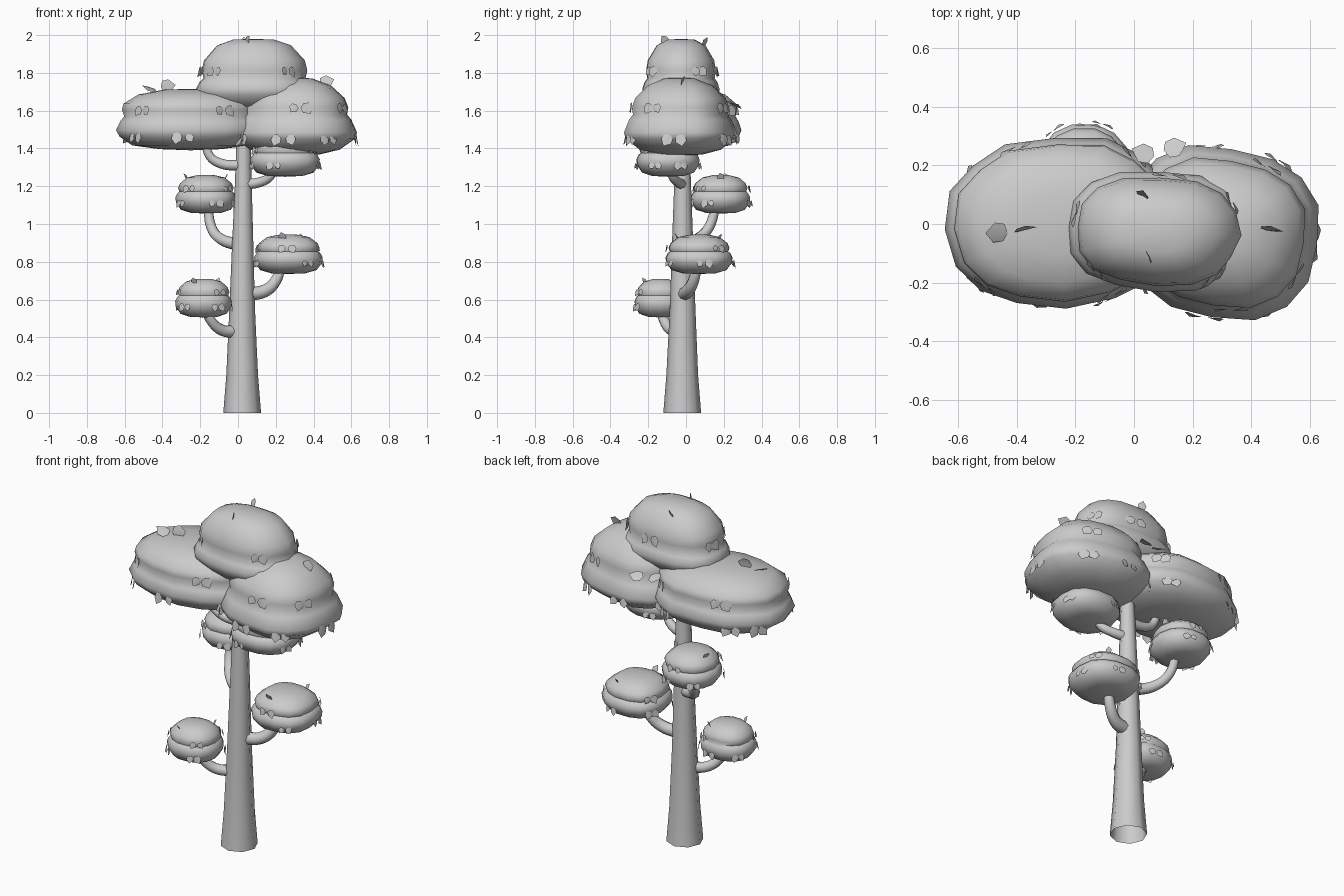
import bpy, bmesh, math, random
from mathutils import Vector

if "Cube" in bpy.data.objects:
    bpy.data.objects.remove(bpy.data.objects["Cube"])

random.seed(4)

# ring profiles: (radius fraction, height fraction)
POD = [(0.5, 0.02), (0.82, 0.1), (0.98, 0.28), (1.0, 0.42), (0.93, 0.53), (0.87, 0.57),
       (0.91, 0.66), (0.85, 0.78), (0.62, 0.93), (0.3, 0.99)]
WIDE = [(0.42, 0.02), (0.78, 0.08), (0.95, 0.22), (1.0, 0.33), (0.94, 0.48), (0.89, 0.55),
        (0.92, 0.66), (0.9, 0.76), (0.7, 0.91), (0.35, 0.99)]
DOME = [(0.4, 0.02), (0.72, 0.08), (0.97, 0.22), (1.0, 0.3), (0.91, 0.46), (0.84, 0.53),
        (0.86, 0.62), (0.8, 0.74), (0.58, 0.9), (0.28, 0.99)]
CAP = [(0.45, 0.02), (0.75, 0.08), (0.97, 0.22), (1.0, 0.3), (0.94, 0.4), (0.87, 0.45),
       (0.9, 0.56), (0.86, 0.7), (0.63, 0.91), (0.35, 0.99)]


def finish(name, bm):
    bmesh.ops.recalc_face_normals(bm, faces=bm.faces)
    me = bpy.data.meshes.new(name)
    bm.to_mesh(me)
    bm.free()
    ob = bpy.data.objects.new(name, me)
    bpy.context.collection.objects.link(ob)
    return ob


def lathe(name, rings, n, bottom, top):
    """Skin a stack of point rings, closing the given ends with a fan."""
    bm = bmesh.new()
    vs = [[bm.verts.new(p) for p in r] for r in rings]
    for a, b in zip(vs, vs[1:]):
        for i in range(n):
            j = (i + 1) % n
            bm.faces.new((a[i], a[j], b[j], b[i]))
    for r, p in ((vs[0], bottom), (vs[-1], top)):
        if p:
            c = bm.verts.new(p)
            for i in range(n):
                bm.faces.new((r[i], r[(i + 1) % n], c))
    return finish(name, bm)


def add_leaf(bm, p, out, direction, s):
    """Small leaf folded along its middle."""
    d = direction.normalized()
    side = d.cross(out).normalized()
    up = side.cross(d)
    pt = lambda u, v, w: bm.verts.new(p + (side * u + d * v + up * w) * s)
    base, tip = pt(0, -0.35, 0), pt(0, 0.6, 0.06)
    for k in (-1, 1):
        bm.faces.new((base, pt(0.36 * k, -0.2, -0.04), pt(0.42 * k, 0.2, -0.04), tip))


def foliage(name, c, r, z0, z1, prof, n=14, turn=0, leaf=0.055, counts=(5, 3, 2)):
    """Two-tier cushion of foliage with loose leaves in pairs round its rims."""
    def point(a, f, h, k=1):
        e = 0.86
        ca, sa = math.cos(a), math.sin(a)
        x = math.copysign(abs(ca) ** e, ca) * r[0] * f * k
        y = math.copysign(abs(sa) ** e, sa) * r[1] * f * k
        ct, st = math.cos(turn), math.sin(turn)
        return Vector((c[0] + x * ct - y * st, c[1] + x * st + y * ct, z0 + (z1 - z0) * h))
    jit = [random.uniform(0.97, 1.03) for _ in range(n)]
    rings = [[point(2 * math.pi * i / n, f, h, jit[i]) for i in range(n)] for f, h in prof]
    lathe(name, rings, n, (c[0], c[1], z0), (c[0], c[1], z1))
    bm = bmesh.new()
    tiers = ((prof[2], -1.0), (prof[6], -0.8), (prof[8], 0.9))
    for t, ((ring, lift), m) in enumerate(zip(tiers, counts)):
        off = random.random()
        for i in range(m):
            a0 = 2 * math.pi * (i + off + random.uniform(-0.25, 0.25)) / m
            for k in ((-1, 1) if t < 2 else (0,)):
                p = point(a0 + k * 0.42 * leaf / (r[0] * ring[0]), *ring)
                out = Vector((p.x - c[0], p.y - c[1], 0)).normalized()
                tang = Vector((-out.y, out.x, 0)) * (k * 0.4 + random.uniform(-0.3, 0.3))
                d = tang + Vector((0, 0, lift)) + out * (0.12 if t < 2 else 0.4)
                add_leaf(bm, p + out * 0.008, out, d, leaf * random.uniform(0.8, 1.15))
    return finish(name + "_leaves", bm)


def branch(name, pts, r=0.03):
    cu = bpy.data.curves.new(name, 'CURVE')
    cu.dimensions = '3D'
    cu.bevel_depth, cu.bevel_resolution, cu.resolution_u = r, 2, 5
    sp = cu.splines.new('BEZIER')
    sp.bezier_points.add(len(pts) - 1)
    for i, (b, p) in enumerate(zip(sp.bezier_points, pts)):
        b.co = p
        b.radius = 1.1 - 0.3 * i / (len(pts) - 1)
        b.handle_left_type = b.handle_right_type = 'AUTO'
    ob = bpy.data.objects.new(name, cu)
    bpy.context.collection.objects.link(ob)
    bpy.context.view_layer.objects.active = ob
    ob.select_set(True)
    bpy.ops.object.convert(target='MESH')
    ob.select_set(False)


# trunk, open at the foot: (height, radius, centre x, centre y)
TR = [(0, 0.1, 0.022, -0.02), (0.2, 0.084, 0.022, -0.02), (0.55, 0.068, 0.022, -0.018),
      (0.9, 0.056, 0.025, -0.018), (1.2, 0.045, 0.028, -0.018), (1.5, 0.036, 0.03, -0.02)]
N = 8
rings = [[(x + r * math.cos(2 * math.pi * i / N), y + r * math.sin(2 * math.pi * i / N), z)
          for i in range(N)] for z, r, x, y in TR]
lathe("trunk", rings, N, None, (0.03, -0.02, 1.5))

# branches
branch("branch_low_left", [(0.0, -0.03, 0.43), (-0.09, -0.08, 0.44), (-0.15, -0.12, 0.5), (-0.18, -0.14, 0.58)])
branch("branch_low_right", [(0.05, -0.01, 0.63), (0.14, 0.01, 0.645), (0.2, 0.04, 0.7), (0.23, 0.06, 0.79)], 0.034)
branch("branch_mid_left", [(0.0, 0.0, 0.89), (-0.09, 0.06, 0.92), (-0.14, 0.12, 0.98), (-0.16, 0.16, 1.1)])
branch("branch_high_right", [(0.03, -0.02, 1.21), (0.11, -0.04, 1.22), (0.17, -0.07, 1.25), (0.2, -0.09, 1.31)], 0.026)
branch("branch_high_left", [(0.02, -0.02, 1.31), (-0.09, -0.02, 1.32), (-0.15, -0.02, 1.36), (-0.175, -0.02, 1.46)], 0.026)

# small foliage pods
foliage("pod_low_left", (-0.18, -0.135), (0.15, 0.14), 0.505, 0.71, POD, leaf=0.045)
foliage("pod_low_right", (0.265, 0.07), (0.183, 0.183), 0.735, 0.945, POD, leaf=0.045)
foliage("pod_mid_left", (-0.17, 0.185), (0.158, 0.16), 1.055, 1.26, POD, leaf=0.045)
foliage("pod_high_right", (0.25, -0.095), (0.185, 0.17), 1.25, 1.47, POD, leaf=0.045)

# large crown
foliage("crown_left", (-0.25, 0.005), (0.39, 0.29), 1.39, 1.715, WIDE, 16, 0.06, 0.065, (7, 4, 0))
foliage("crown_right", (0.3, -0.03), (0.33, 0.295), 1.36, 1.775, DOME, 16, -0.12, 0.065, (7, 4, 0))
foliage("crown_top", (0.08, -0.025), (0.31, 0.205), 1.6, 1.98, CAP, 16, -0.05, 0.06, (0, 5, 0))

# loose leaves on the crown tops
bm = bmesh.new()
for p, out, d in [((-0.38, -0.02, 1.73), (0.3, -1, 0.2), (1, 0.3, 0.1)),
                  ((-0.46, -0.03, 1.715), (0, -0.3, 1), (-1, 0, 0.3)),
                  ((0.04, 0.24, 1.64), (0, 0.5, 1), (-1, 0.3, 0)),
                  ((0.13, 0.26, 1.63), (0, 0.5, 1), (1, 0.3, 0)),
                  ((0.46, -0.02, 1.75), (0, -1, 0.3), (1, 0, 0.3)),
                  ((0.05, -0.11, 1.97), (1, 0.4, 0), (0.2, -0.5, 0.6)),
                  ((0.03, 0.1, 1.96), (0.5, 1, 0), (0, 0.3, 0.8))]:
    add_leaf(bm, Vector(p), Vector(out), Vector(d), 0.085 if p[2] < 1.9 else 0.055)
finish("loose_leaves", bm)

# smooth shading with sharp creases
bpy.ops.object.select_all(action='SELECT')
bpy.context.view_layer.objects.active = bpy.data.objects["trunk"]
bpy.ops.object.shade_smooth_by_angle(angle=math.radians(61))
